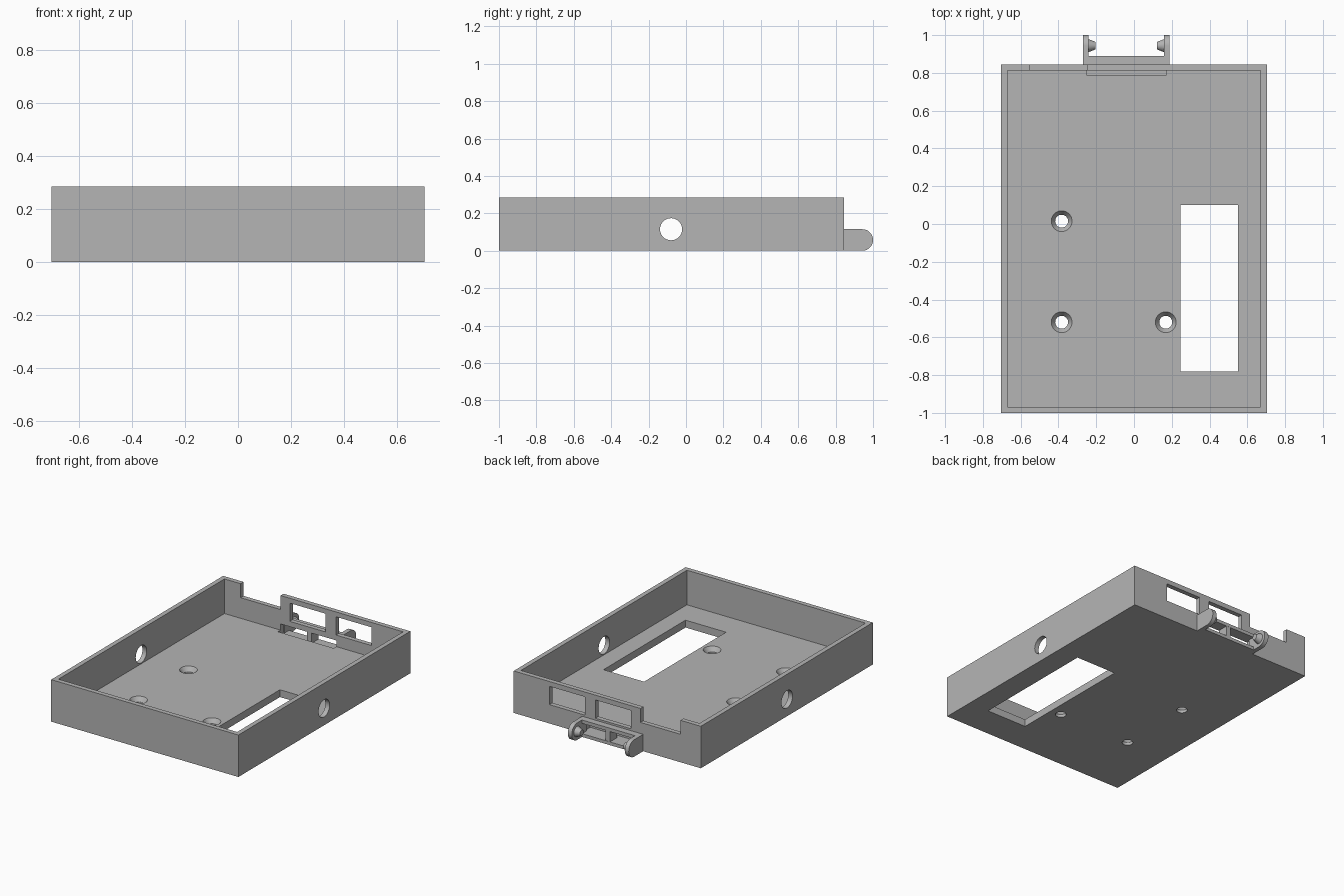
import bpy, bmesh, math
from mathutils import Matrix

default = bpy.data.objects.get("Cube")
if default:
    bpy.data.objects.remove(default, do_unlink=True)

grey = bpy.data.materials.new("plain_grey")
grey.use_nodes = True
tone = (0.46, 0.46, 0.46, 1)
grey.diffuse_color = tone
grey.node_tree.nodes["Principled BSDF"].inputs["Base Color"].default_value = tone


def add_object(name, bm):
    bmesh.ops.recalc_face_normals(bm, faces=bm.faces)
    mesh = bpy.data.meshes.new(name)
    bm.to_mesh(mesh)
    bm.free()
    mesh.materials.append(grey)
    ob = bpy.data.objects.new(name, mesh)
    bpy.context.collection.objects.link(ob)
    return ob


def box(name, xs, ys, zs):
    bm = bmesh.new()
    bmesh.ops.create_cube(bm, size=1)
    for v in bm.verts:
        v.co = [(r[0] + r[1]) / 2 + c * (r[1] - r[0]) for r, c in zip((xs, ys, zs), v.co)]
    return add_object(name, bm)


def cone(name, center, r1, r2, depth, along_x=False):
    bm = bmesh.new()
    turn = Matrix.Rotation(math.pi / 2, 4, 'Y') if along_x else Matrix()
    bmesh.ops.create_cone(bm, cap_ends=True, segments=48, radius1=r1, radius2=r2,
                          depth=depth, matrix=Matrix.Translation(center) @ turn)
    return add_object(name, bm)


def cut(target, cutters):
    for c in cutters:
        c.hide_render = True
        mod = target.modifiers.new("cut", 'BOOLEAN')
        mod.operation, mod.solver, mod.object = 'DIFFERENCE', 'EXACT', c
        bpy.context.view_layer.objects.active = target
        bpy.ops.object.modifier_apply(modifier=mod.name)
        bpy.data.objects.remove(c, do_unlink=True)


def smooth(ob):
    bpy.ops.object.select_all(action='DESELECT')
    ob.select_set(True)
    bpy.context.view_layer.objects.active = ob
    bpy.ops.object.shade_smooth_by_angle(angle=math.radians(30))


W, BACK, H, T, FLOOR = 0.703, 0.845, 0.285, 0.032, 0.05
ARM_H = 0.115

# Open tray with its inner cavity and floor window
tray = box("tray", (-W, W), (-1, BACK), (0, H))
cutters = [
    box("cavity", (T - W, W - T), (T - 1, BACK - T), (FLOOR, 1)),
    box("floor_window", (0.245, 0.55), (-0.78, 0.1), (-1, 1)),
    box("wall_notch", (-0.55, -0.25), (0.75, 1), (0.19, 1)),
    box("hinge_slot", (-0.25, 0.17), (0.785, 0.9), (0.022, 0.092)),
    cone("side_holes", (0, -0.08, 0.115), 0.059, 0.059, 3, along_x=True),
]
# Rear wall windows
for x in (-0.18, 0.167):
    cutters.append(box("rear_window", (x, x + 0.268), (0.8, 1), (0.128, 0.252)))
# Countersunk screw holes
for x, y in ((-0.383, 0.015), (-0.383, -0.52), (0.168, -0.52)):
    cutters.append(cone("screw_hole", (x, y, 0), 0.034, 0.034, 0.3))
    cutters.append(cone("countersink", (x, y, 0.035), 0.034, 0.055, 0.0301))
cut(tray, cutters)
smooth(tray)

# Hollow hinge frame on the rear wall with a middle post
frame = box("hinge_frame", (-0.26, 0.175), (BACK - 0.002, 0.89), (0, ARM_H))
cut(frame, [box("frame_opening", (-0.24, 0.158), (0.8, 1), (0.022, 0.092))])
box("hinge_post", (-0.052, -0.018), (BACK - T, 0.889), (0.021, 0.093))


# Rounded hinge arms with tapered pins facing each other
def hinge_arm(name, x0, x1):
    r = ARM_H / 2
    pts = [(BACK - 0.002, ARM_H), (BACK - 0.002, 0)]
    for i in range(25):
        a = math.pi * (i / 24 - 0.5)
        pts.append((1 - r + r * math.cos(a), r + r * math.sin(a)))
    bm = bmesh.new()
    face = bm.faces.new([bm.verts.new((x0, y, z)) for y, z in pts])
    ext = bmesh.ops.extrude_face_region(bm, geom=[face])
    moved = [g for g in ext["geom"] if isinstance(g, bmesh.types.BMVert)]
    bmesh.ops.translate(bm, vec=(x1 - x0, 0, 0), verts=moved)
    smooth(add_object(name, bm))


hinge_arm("right_hinge_arm", -0.27, -0.24)
hinge_arm("left_hinge_arm", 0.158, 0.188)
smooth(cone("right_hinge_pin", (-0.223, 0.944, ARM_H / 2), 0.035, 0.02, 0.038, along_x=True))
smooth(cone("left_hinge_pin", (0.141, 0.944, ARM_H / 2), 0.02, 0.035, 0.038, along_x=True))
